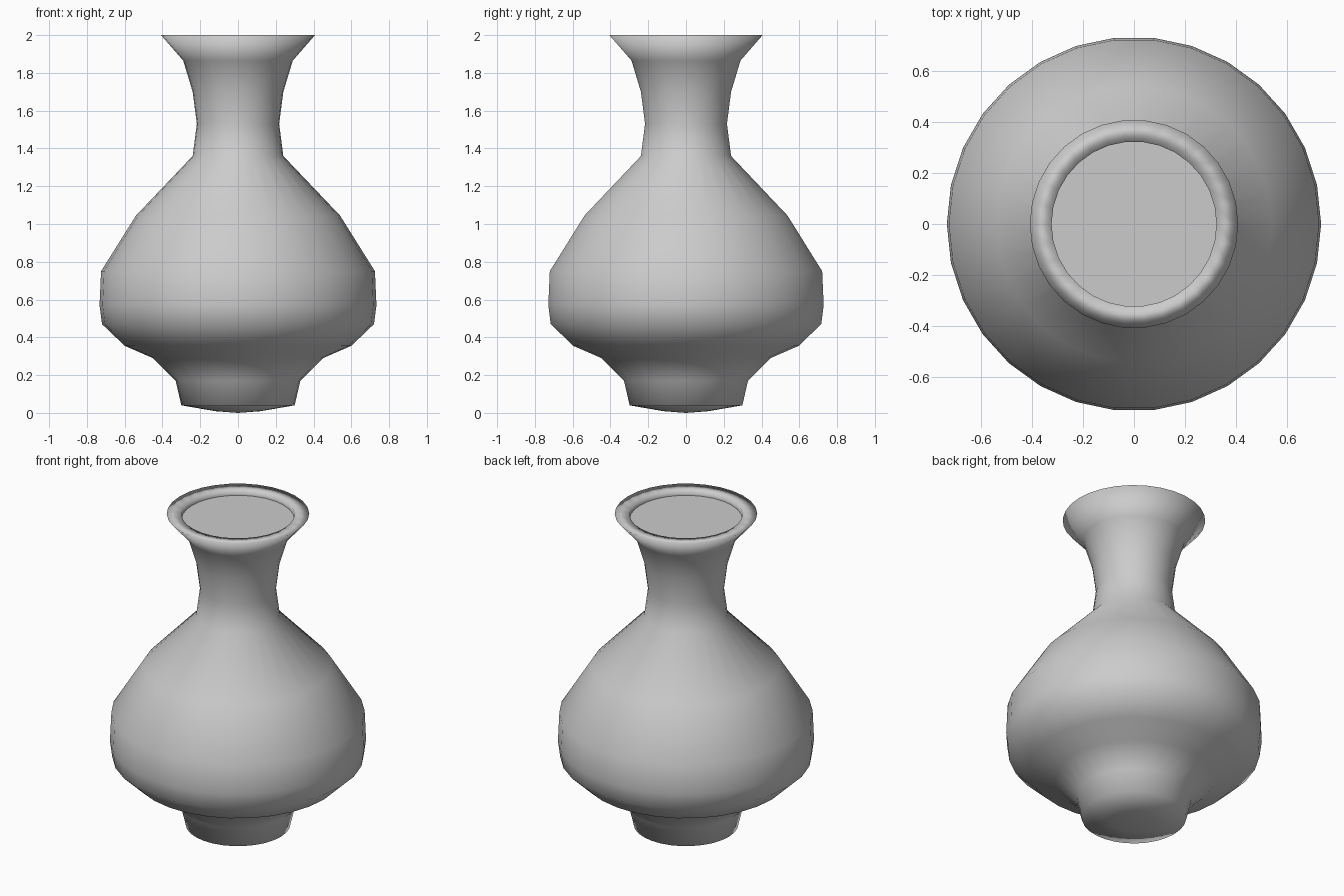
import bpy, bmesh, math

if "Cube" in bpy.data.objects:
    bpy.data.objects.remove(bpy.data.objects["Cube"])

SIDES = 30


def make_object(name, bm, smooth):
    bmesh.ops.recalc_face_normals(bm, faces=bm.faces)
    for f in bm.faces:
        f.smooth = smooth
    mesh = bpy.data.meshes.new(name)
    bm.to_mesh(mesh)
    bm.free()
    obj = bpy.data.objects.new(name, mesh)
    bpy.context.collection.objects.link(obj)
    return obj


def lathe(name, profile):
    """Spin a (radius, height) profile around z."""
    bm = bmesh.new()
    verts = [bm.verts.new((r, 0, z)) for r, z in profile]
    edges = [bm.edges.new(pair) for pair in zip(verts, verts[1:])]
    bmesh.ops.spin(bm, geom=verts + edges, cent=(0, 0, 0), axis=(0, 0, 1),
                   angle=2 * math.pi, steps=SIDES, use_duplicate=False)
    bmesh.ops.remove_doubles(bm, verts=bm.verts, dist=0.0005)
    return make_object(name, bm, True)


# Vase body: domed underside, foot, belly, neck, flared rim and inner lip
lathe("vase_body", [
    (0, 0), (0.12, 0.009), (0.30, 0.04),
    (0.33, 0.17), (0.45, 0.29), (0.60, 0.355),
    (0.72, 0.47), (0.733, 0.57), (0.725, 0.75),
    (0.54, 1.045), (0.24, 1.36), (0.218, 1.53), (0.24, 1.70),
    (0.29, 1.865), (0.408, 2.0),
    (0.323, 1.995), (0.323, 1.965),
])

# Flat disc closing the mouth just below the rim
bm = bmesh.new()
bmesh.ops.create_circle(bm, cap_ends=True, segments=SIDES, radius=0.323)
for v in bm.verts:
    v.co = (v.co.y, v.co.x, 1.965)
disc = make_object("mouth_disc", bm, False)
if disc.data.polygons[0].normal.z < 0:
    disc.data.flip_normals()
